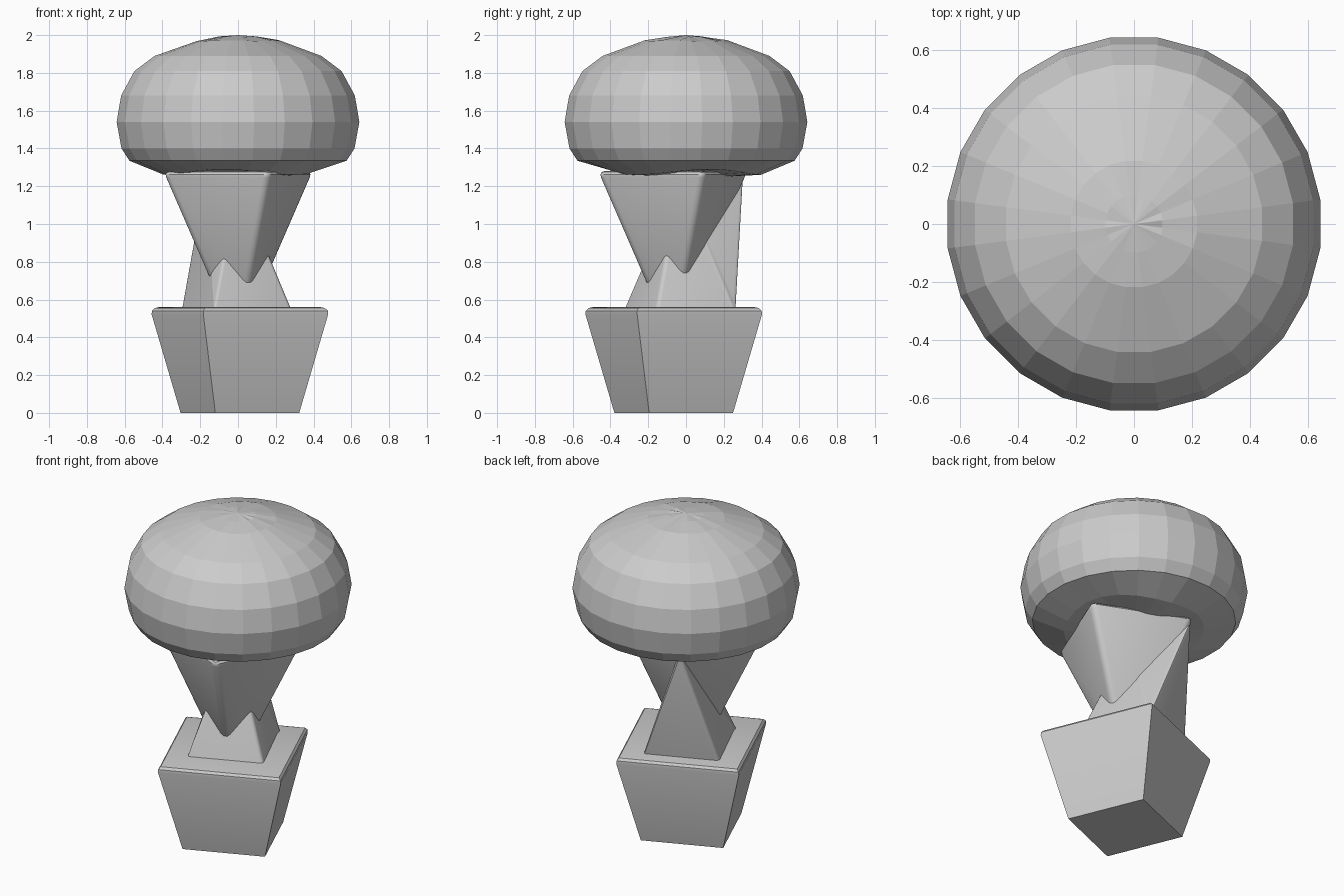
import bpy, bmesh, math, random
from mathutils import Vector

random.seed(4)
cube = bpy.data.objects.get("Cube")
if cube:
    bpy.data.objects.remove(cube, do_unlink=True)

grey = bpy.data.materials.new("plain grey")
grey.use_nodes = True
grey.diffuse_color = (0.6, 0.6, 0.6, 1)
grey.node_tree.nodes["Principled BSDF"].inputs["Base Color"].default_value = (0.6, 0.6, 0.6, 1)


def finish(name, bm):
    bmesh.ops.recalc_face_normals(bm, faces=bm.faces)
    mesh = bpy.data.meshes.new(name)
    bm.to_mesh(mesh)
    bm.free()
    mesh.materials.append(grey)
    obj = bpy.data.objects.new(name, mesh)
    bpy.context.collection.objects.link(obj)
    return obj


def ring(centre, radius, z, sides, start):
    turn = math.tau / sides
    return [Vector((centre[0] + radius * math.cos(start + i * turn),
                    centre[1] + radius * math.sin(start + i * turn), z))
            for i in range(sides)]


def hull(points):
    bm = bmesh.new()
    for p in points:
        bm.verts.new(p)
    bmesh.ops.convex_hull(bm, input=bm.verts)
    bmesh.ops.dissolve_limit(bm, angle_limit=0.02, verts=bm.verts, edges=bm.edges)
    return bm


def round_edges(bm, edges, width):
    bmesh.ops.bevel(bm, geom=edges, offset=width, segments=3, profile=0.5, affect='EDGES')


def smooth(obj):
    bpy.ops.object.select_all(action='DESELECT')
    obj.select_set(True)
    bpy.context.view_layer.objects.active = obj
    bpy.ops.object.shade_smooth_by_angle(angle=math.radians(32))


turn = math.radians(247.5)

# Tapered square pot with a rounded top rim
pot_centre = (0.01, -0.065)
bm = hull(ring(pot_centre, 0.34, 0, 4, turn) + ring(pot_centre, 0.518, 0.56, 4, turn))
round_edges(bm, [e for e in bm.edges if all(v.co.z > 0.5 for v in e.verts)], 0.04)
smooth(finish("pot", bm))

# Lower trunk: square base, rising to a middle peak and one back corner
bm = hull(ring((-0.005, -0.035), 0.325, 0.53, 4, turn)
          + [Vector((0, -0.035, 1.24)), Vector((-0.17, 0.31, 1.29))])
round_edges(bm, [e for e in bm.edges if any(v.co.z > 0.6 for v in e.verts)], 0.02)
smooth(finish("lower_trunk", bm))

# Upper trunk: upside-down tapered block, turned an eighth
top_centre = (0, -0.07)
bm = hull(ring(top_centre, 0.12, 0.6, 4, turn + math.pi / 4)
          + ring(top_centre, 0.44, 1.28, 4, turn + math.pi / 4))
round_edges(bm, list(bm.edges), 0.035)
smooth(finish("upper_trunk", bm))

# Crown: faceted dome with a lumpy underside and slightly crumpled top
profile = [(0.2, 1.265), (0.4, 1.275), (0.58, 1.335), (0.622, 1.4), (0.648, 1.54),
           (0.624, 1.68), (0.553, 1.81), (0.445, 1.89), (0.22, 1.97), (0.1, 1.99)]
sides = 24
bm = bmesh.new()
loops = []
for r, z in profile:
    loop = [bm.verts.new(p) for p in ring((0, 0), r, z, sides, math.pi / sides)]
    for i, v in enumerate(loop):
        if z < 1.3:
            v.co.z += 0.015 * math.sin(3 * i * math.tau / sides + 1)
        elif z > 1.9:
            v.co.z += random.uniform(-0.004, 0.004)
    loops.append(loop)
for low, high in zip(loops, loops[1:]):
    for i in range(sides):
        j = (i + 1) % sides
        bm.faces.new((low[i], low[j], high[j], high[i]))
for loop, z in ((loops[0], 1.265), (loops[-1], 2.0)):
    tip = bm.verts.new((0, 0, z))
    for i in range(sides):
        bm.faces.new((loop[i], loop[(i + 1) % sides], tip))
finish("crown", bm)
